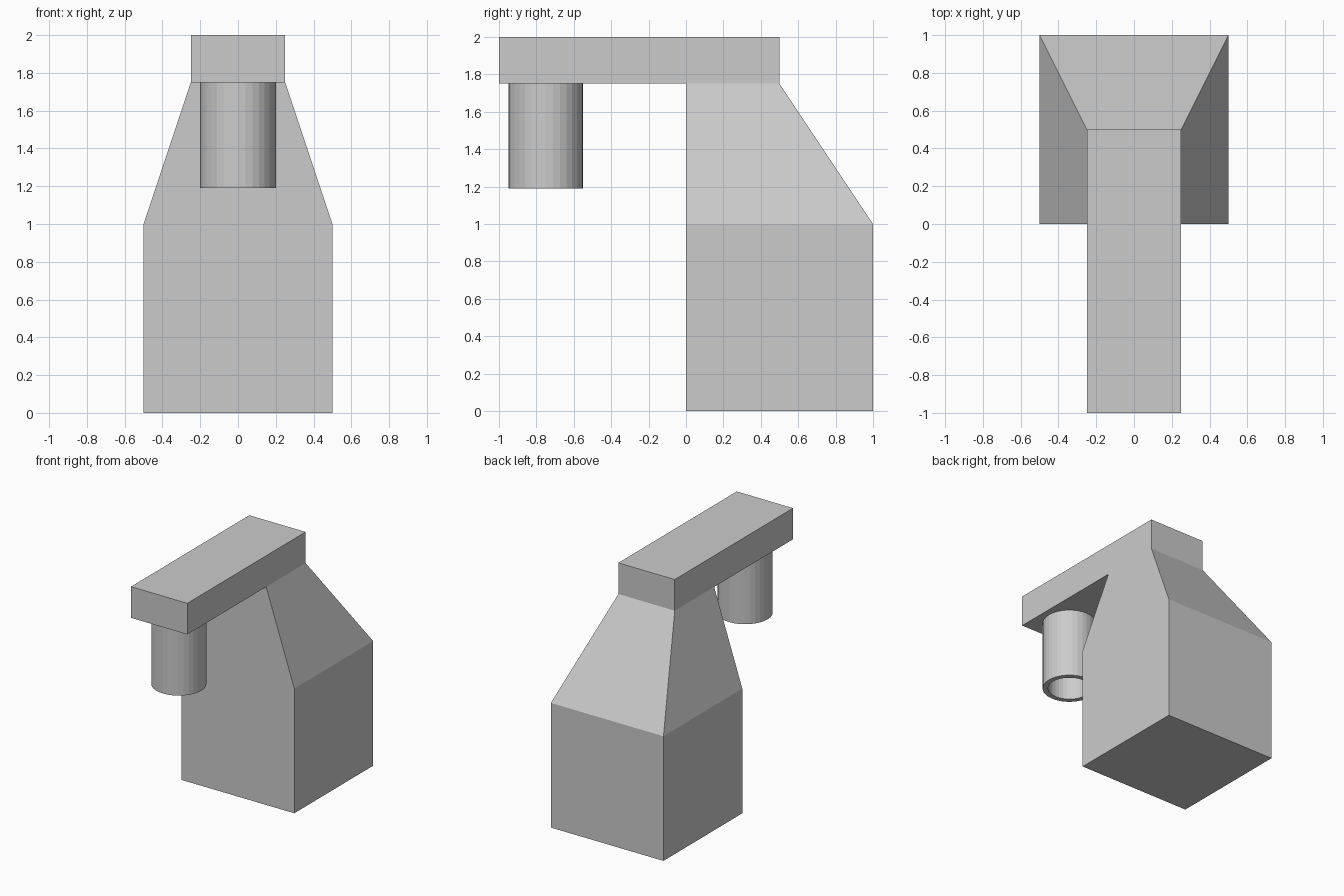
import bpy, bmesh, math

cube = bpy.data.objects.get("Cube")
if cube:
    bpy.data.objects.remove(cube, do_unlink=True)

grey = bpy.data.materials.new("light_grey")
grey.use_nodes = True
grey.diffuse_color = (0.6, 0.6, 0.6, 1)
grey.node_tree.nodes["Principled BSDF"].inputs["Base Color"].default_value = (0.6, 0.6, 0.6, 1)


def rectangle(half_width, front, back, z):
    return [(-half_width, front, z), (half_width, front, z),
            (half_width, back, z), (-half_width, back, z)]


def circle(radius, y, z, sides=32):
    steps = [2 * math.pi * i / sides for i in range(sides)]
    return [(radius * math.cos(a), y + radius * math.sin(a), z) for a in steps]


def loft(name, sections, closed=False):
    """Skin a stack of rings; cap the ends, or join last to first if closed."""
    bm = bmesh.new()
    rings = [[bm.verts.new(p) for p in s] for s in sections]
    pairs = list(zip(rings, rings[1:]))
    if closed:
        pairs.append((rings[-1], rings[0]))
    else:
        bm.faces.new(rings[0])
        bm.faces.new(rings[-1])
    for low, high in pairs:
        for i in range(len(low)):
            j = (i + 1) % len(low)
            bm.faces.new((low[i], low[j], high[j], high[i]))
    bmesh.ops.recalc_face_normals(bm, faces=bm.faces)
    mesh = bpy.data.meshes.new(name)
    bm.to_mesh(mesh)
    bm.free()
    mesh.materials.append(grey)
    obj = bpy.data.objects.new(name, mesh)
    bpy.context.collection.objects.link(obj)
    return obj


# Square body tapering to the neck, with a flush vertical front
loft("body", [rectangle(0.5, 0, 1, 0), rectangle(0.5, 0, 1, 1),
              rectangle(0.25, 0, 0.5, 1.75)])

# Overhanging arm
loft("arm", [rectangle(0.25, -1, 0.5, 1.75), rectangle(0.25, -1, 0.5, 2)])

# Hollow spout hanging below the arm
loft("spout", [circle(0.2, -0.75, 1.75), circle(0.2, -0.75, 1.19),
               circle(0.16, -0.75, 1.19), circle(0.16, -0.75, 1.75)], closed=True)
